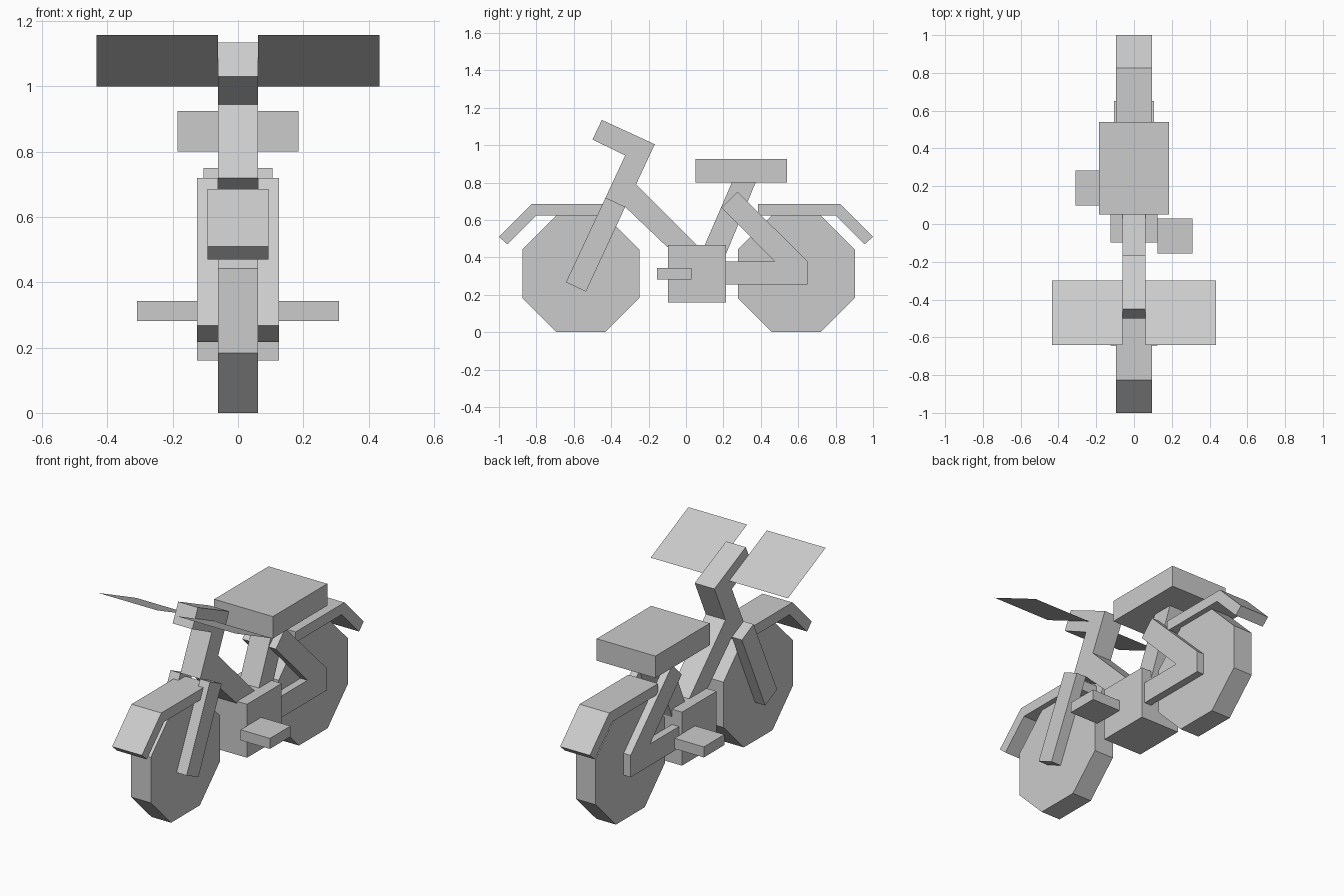
import bpy, bmesh, math

if "Cube" in bpy.data.objects:
    bpy.data.objects.remove(bpy.data.objects["Cube"])

grey = bpy.data.materials.new("flat_grey")
grey.diffuse_color = (0.6, 0.6, 0.6, 1)
grey.use_nodes = True
grey.node_tree.nodes["Principled BSDF"].inputs["Base Color"].default_value = grey.diffuse_color


def finish(name, bm, solid=True):
    if solid:
        bmesh.ops.recalc_face_normals(bm, faces=bm.faces[:])
    mesh = bpy.data.meshes.new(name)
    bm.to_mesh(mesh)
    bm.free()
    mesh.materials.append(grey)
    obj = bpy.data.objects.new(name, mesh)
    bpy.context.collection.objects.link(obj)
    return obj


def slab(name, profile, x0, x1):
    """Extrude a side profile of (y, z) points from x0 to x1."""
    bm = bmesh.new()
    face = bm.faces.new([bm.verts.new((x0, y, z)) for y, z in profile])
    ext = bmesh.ops.extrude_face_region(bm, geom=[face])
    moved = [v for v in ext["geom"] if isinstance(v, bmesh.types.BMVert)]
    bmesh.ops.translate(bm, verts=moved, vec=(x1 - x0, 0, 0))
    return finish(name, bm)


def box(name, x0, x1, y0, y1, z0, z1):
    return slab(name, [(y0, z0), (y1, z0), (y1, z1), (y0, z1)], x0, x1)


# Octagonal wheels and bent mudguards
guard = [(0.385, 0.625), (0.80, 0.625), (0.955, 0.47), (1.0, 0.51),
         (0.825, 0.685), (0.385, 0.685)]
for label, side, centre in (("front", -1, -0.562), ("rear", 1, 0.59)):
    radius = 0.3125 / math.cos(math.pi / 8)
    angles = [math.pi / 8 + i * math.pi / 4 for i in range(8)]
    slab(label + "_wheel", [(centre + radius * math.cos(a),
                             0.3125 + radius * math.sin(a)) for a in angles],
         -0.062, 0.062)
    slab(label + "_mudguard", [(side * y, z) for y, z in guard], -0.094, 0.094)

# Steering stem, down tube and seat post
slab("steering_stem", [(-0.43, 0.72), (-0.325, 0.945), (-0.5, 1.03),
                       (-0.45, 1.135), (-0.167, 1.005), (-0.267, 0.79),
                       (-0.325, 0.67)], -0.062, 0.062)
slab("down_tube", [(-0.267, 0.79), (0.06, 0.465), (-0.10, 0.455),
                   (-0.325, 0.67)], -0.062, 0.062)
slab("seat_post", [(0.10, 0.465), (0.215, 0.42), (0.372, 0.80), (0.245, 0.80)],
     -0.062, 0.062)

# Seat and engine block
box("seat", -0.185, 0.185, 0.05, 0.54, 0.80, 0.925)
box("engine_block", -0.125, 0.125, -0.097, 0.215, 0.16, 0.465)

# Parts on both sides
for label, s in (("left", -1), ("right", 1)):
    slab(label + "_fork_leg", [(-0.43, 0.72), (-0.325, 0.67), (-0.535, 0.217),
                               (-0.642, 0.267)], s * 0.062, s * 0.125)
    slab(label + "_swing_arm", [(0.215, 0.255), (0.65, 0.255), (0.65, 0.38),
                                (0.275, 0.75), (0.19, 0.665), (0.475, 0.378),
                                (0.215, 0.378)], s * 0.062, s * 0.106)
    y = -0.155 if s > 0 else 0.097
    box(label + "_footpeg", s * 0.125, s * 0.31, y, y + 0.185, 0.282, 0.342)
    # Thin slanted handlebar plate, facing up
    bm = bmesh.new()
    xs = sorted((s * 0.062, s * 0.433))
    corners = [(xs[0], -0.64, 1.158), (xs[1], -0.64, 1.158),
               (xs[1], -0.30, 1.0), (xs[0], -0.30, 1.0)]
    bm.faces.new([bm.verts.new(c) for c in corners])
    finish(label + "_handlebar", bm, solid=False)
